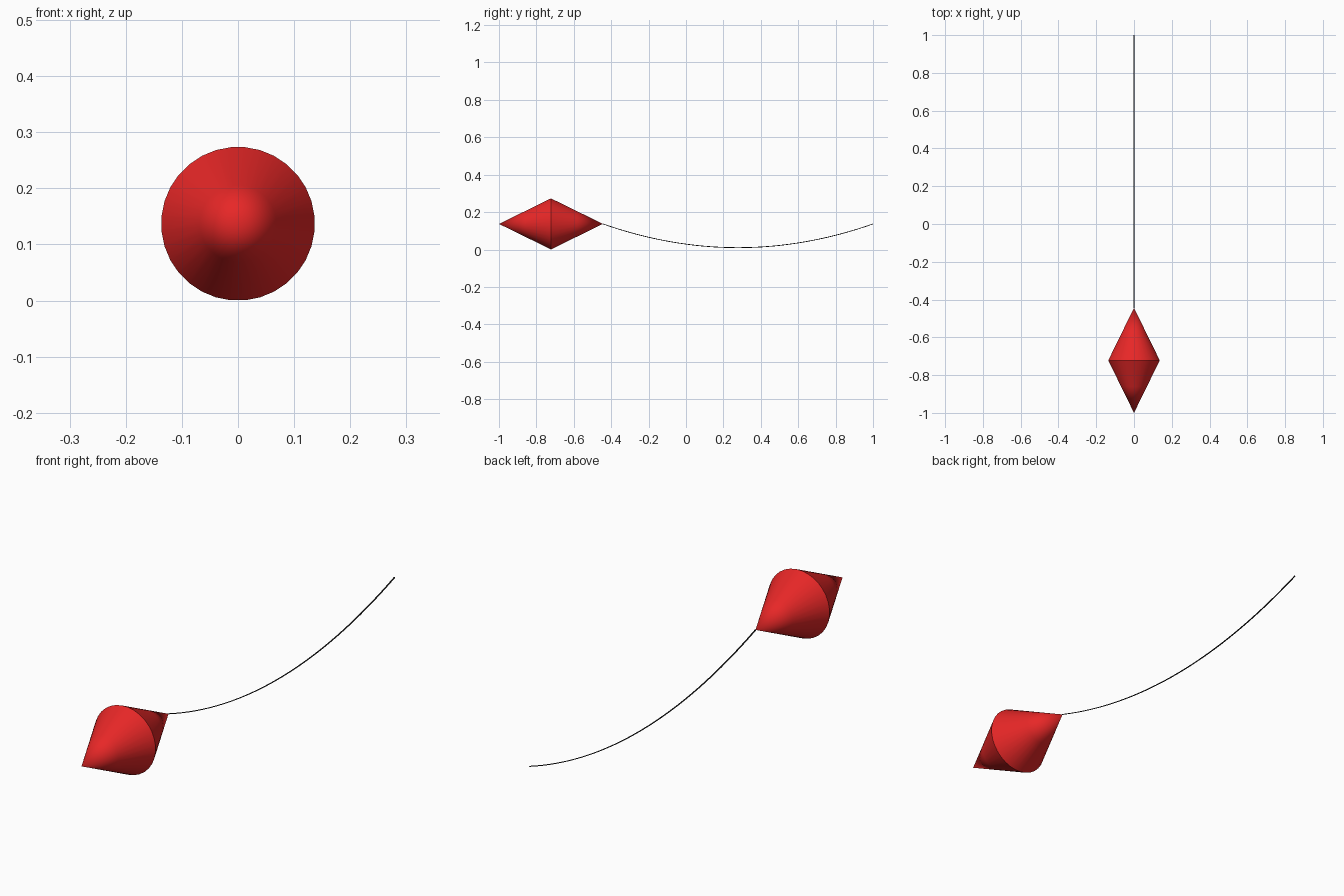
import bpy, bmesh, math

if "Cube" in bpy.data.objects:
    bpy.data.objects.remove(bpy.data.objects["Cube"])

R, SIDES = 0.137, 32
Y_MID, HALF = -0.722, 0.278
TIP = Y_MID + HALF


def paint(obj, name, color):
    mat = bpy.data.materials.new(name)
    mat.diffuse_color = color
    mat.use_nodes = True
    mat.node_tree.nodes["Principled BSDF"].inputs["Base Color"].default_value = mat.diffuse_color
    obj.data.materials.append(mat)


def finish(bm, name):
    bmesh.ops.recalc_face_normals(bm, faces=bm.faces[:])
    mesh = bpy.data.meshes.new(name)
    bm.to_mesh(mesh)
    bm.free()
    obj = bpy.data.objects.new(name, mesh)
    bpy.context.collection.objects.link(obj)
    return obj


def bridge(bm, a, b):
    n = len(a)
    for i in range(n):
        bm.faces.new((a[i], a[(i + 1) % n], b[(i + 1) % n], b[i]))


# Double-cone float lying along y, with a loop halfway down each cone
bm = bmesh.new()
rings = []
for y, r in ((-HALF / 2, R / 2), (0, R), (HALF / 2, R / 2)):
    ring = []
    for i in range(SIDES):
        a = 2 * math.pi * (i + 0.5) / SIDES
        ring.append(bm.verts.new((r * math.cos(a), Y_MID + y, R + r * math.sin(a))))
    rings.append(ring)
for a, b in zip(rings, rings[1:]):
    bridge(bm, a, b)
for y, ring in ((-HALF, rings[0]), (HALF, rings[-1])):
    apex = bm.verts.new((0, Y_MID + y, R))
    for i in range(SIDES):
        bm.faces.new((apex, ring[i], ring[(i + 1) % SIDES]))
body = finish(bm, "float_body")
paint(body, "red", (0.8, 0.02, 0.02, 1))
bpy.context.view_layer.objects.active = body
body.select_set(True)
bpy.ops.object.shade_smooth_by_angle(angle=math.radians(30))

# Thin sagging line from the float tip
bm = bmesh.new()
STEPS, W, T = 32, 0.0035, 0.002
mid, span = (TIP + 1) / 2, (1 - TIP) / 2
sections = []
for k in range(STEPS + 1):
    u = -1 + 2 * k / STEPS
    y, z = mid + span * u, 0.01 + (R - 0.01) * u * u
    sections.append([bm.verts.new((dx, y, z + dz))
                     for dx, dz in ((W, 0), (0, T), (-W, 0), (0, -T))])
for a, b in zip(sections, sections[1:]):
    bridge(bm, a, b)
bm.faces.new(sections[0])
bm.faces.new(sections[-1])
line = finish(bm, "line")
paint(line, "black", (0.01, 0.01, 0.01, 1))
